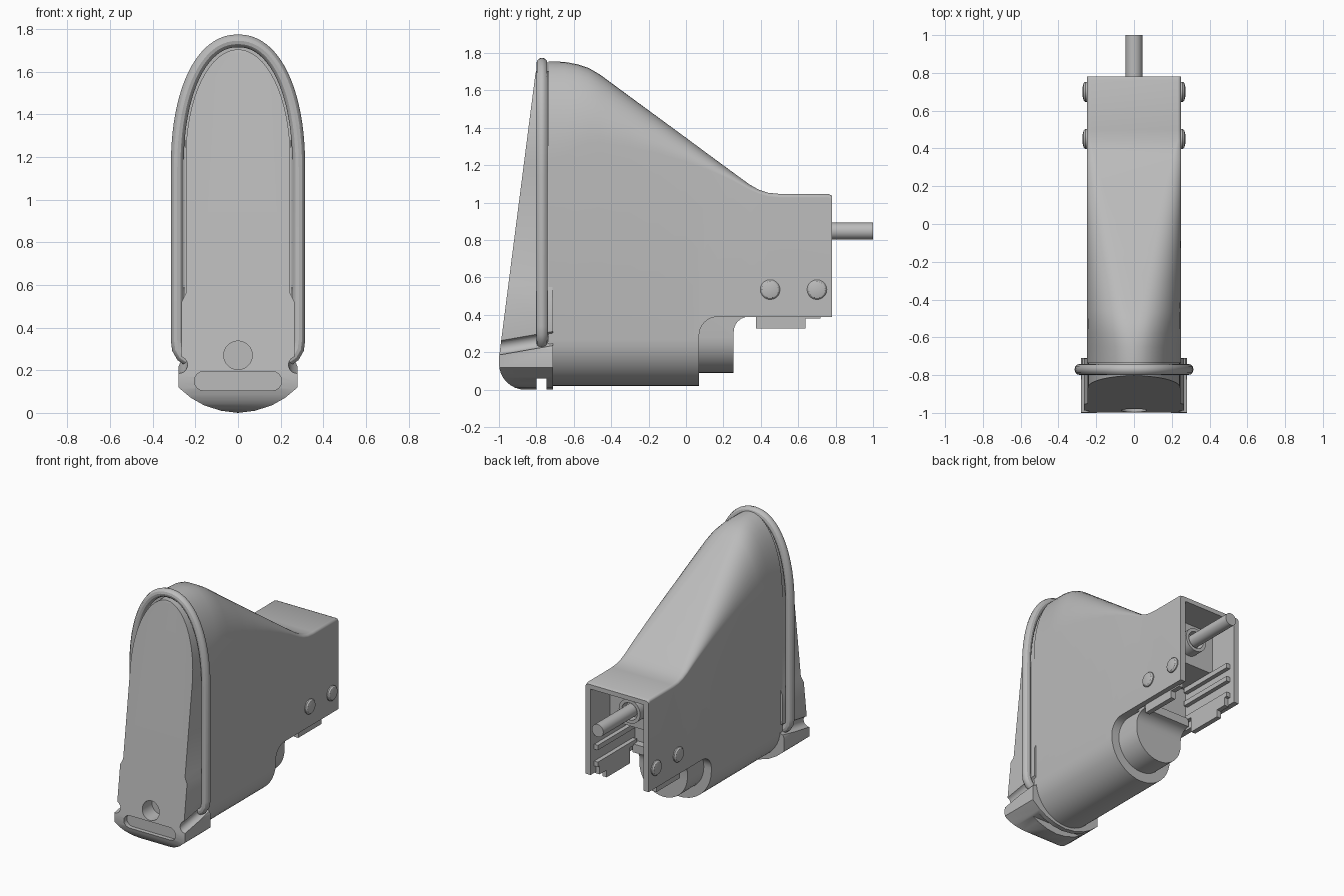
import bpy, bmesh
from math import sin, cos, pi, radians
from mathutils import Vector, Matrix

if "Cube" in bpy.data.objects:
    bpy.data.objects.remove(bpy.data.objects["Cube"])

grey = bpy.data.materials.new("plain grey")
grey.use_nodes = True
grey.diffuse_color = (0.5, 0.5, 0.5, 1)
grey.node_tree.nodes["Principled BSDF"].inputs["Base Color"].default_value = (0.5, 0.5, 0.5, 1)


def make(name, bm):
    bmesh.ops.recalc_face_normals(bm, faces=bm.faces)
    mesh = bpy.data.meshes.new(name)
    bm.to_mesh(mesh)
    bm.free()
    mesh.materials.append(grey)
    ob = bpy.data.objects.new(name, mesh)
    bpy.context.collection.objects.link(ob)
    return ob


def loft(name, rings):
    bm = bmesh.new()
    loops = [[bm.verts.new(p) for p in ring] for ring in rings]
    for a, b in zip(loops, loops[1:]):
        for i in range(len(a)):
            j = (i + 1) % len(a)
            bm.faces.new((a[i], a[j], b[j], b[i]))
    bm.faces.new(loops[0])
    bm.faces.new(loops[-1])
    return make(name, bm)


def prism_x(name, pts, half):
    return loft(name, [[(x, y, z) for y, z in pts] for x in (-half, half)])


def prism_y(name, pts, y0, y1):
    return loft(name, [[(x, y, z) for x, z in pts] for y in (y0, y1)])


def box(name, x0, x1, y0, y1, z0, z1):
    return prism_y(name, [(x0, z0), (x1, z0), (x1, z1), (x0, z1)], y0, y1)


def rod(name, a, b, r, n=24):
    a, b = Vector(a), Vector(b)
    bm = bmesh.new()
    turn = (b - a).to_track_quat('Z', 'Y').to_matrix().to_4x4()
    bmesh.ops.create_cone(bm, cap_ends=True, segments=n, radius1=r, radius2=r,
                          depth=(b - a).length, matrix=Matrix.Translation((a + b) / 2) @ turn)
    return make(name, bm)


def combine(ob, tool, mode='DIFFERENCE'):
    mod = ob.modifiers.new("cut", 'BOOLEAN')
    mod.operation, mod.object, mod.solver = mode, tool, 'EXACT'
    bpy.context.view_layer.objects.active = ob
    bpy.ops.object.modifier_apply(modifier=mod.name)
    bpy.data.objects.remove(tool)


def arc(cx, cz, rx, rz, a0, a1, n):
    return [(cx + rx * cos(radians(a0 + (a1 - a0) * i / n)),
             cz + rz * sin(radians(a0 + (a1 - a0) * i / n))) for i in range(n + 1)]


def mirrored(half):
    return half + [(-x, z) for x, z in reversed(half) if x > 1e-5]


# Main housing: round-topped section that squares off towards the rear
W = 0.25
top_line = [(-0.735, 1.755), (-0.65, 1.753), (-0.58, 1.74), (-0.52, 1.72), (-0.46, 1.685),
            (-0.3, 1.567), (-0.15, 1.457), (0, 1.347), (0.12, 1.258), (0.24, 1.17),
            (0.34, 1.097), (0.39, 1.069), (0.44, 1.053), (0.5, 1.047), (0.76, 1.047), (0.78, 1.037)]


def section(y, top):
    k = min(1, max(0, (0.42 - y) / 1.1))
    rx = 0.02 + (W - 0.0205) * k ** 0.8
    rz = 0.02 + 0.5 * k ** 1.6
    half = arc(0, 0.27, W, W, -90, 0, 10) + arc(W - rx, top - rz, rx, rz, 0, 90, 12)
    return [(x, y, z) for x, z in mirrored(half)]


body = loft("housing", [section(y, z) for y, z in top_line])
notch = [(0.07, -0.1)] + arc(0.17, 0.29, 0.1, 0.1, 180, 90, 8) + [(1, 0.39), (1, -0.1)]
combine(body, prism_x("cutter", notch, 0.4))
combine(body, box("cutter", -0.21, 0.21, 0.56, 0.9, 0.3, 1.005))
combine(body, box("cutter", -0.21, 0.21, 0.28, 0.9, 0.3, 0.7))

# Inner tube below the rear step, with a fillet up to the housing
u_shape = mirrored(arc(0, 0.28, 0.19, 0.19, -90, 0, 10) + [(0.19, 0.5)])
tube = prism_y("inner_tube", u_shape, 0.03, 0.4)
profile = [(0, 0), (0.255, 0)] + arc(0.335, 0.31, 0.08, 0.08, 180, 90, 6) + [(0.335, 0.45), (0, 0.45)]
combine(tube, prism_x("cutter", profile, 0.3), 'INTERSECT')

# Butt pad: front outline crossed with a tapering side profile
outline = mirrored([(0, 0), (0.08, 0.01), (0.16, 0.036), (0.22, 0.07), (0.28, 0.12), (0.28, 0.215),
                    (0.265, 0.25), (0.265, 0.52), (0.245, 0.56)] + arc(0, 1.2, 0.245, 0.505, 0, 90, 16))
side = [(-0.8, 0.06), (-0.8, -0.05), (-0.86, 0)] + arc(-0.86, 0.14, 0.14, 0.14, -90, -180, 8) + [
    (-1, 0.17), (-0.805, 1.69), (-0.79, 1.75), (-0.725, 1.75), (-0.71, 0.25),
    (-0.71, -0.05), (-0.745, -0.05), (-0.745, 0.06)]
side[1] = (-0.8, 0)
pad = prism_y("butt_pad", outline, -1.1, -0.6)
combine(pad, prism_x("cutter", side, 0.4), 'INTERSECT')
combine(pad, rod("cutter", (0, -1.1, 0.27), (0, -0.88, 0.27), 0.067, 32))
slot = arc(0.16, 0.15, 0.045, 0.045, -90, 90, 8) + arc(-0.16, 0.15, 0.045, 0.045, 90, 270, 8)
combine(pad, prism_y("cutter", slot, -1.1, -0.965))
for s in (-1, 1):
    combine(pad, rod("cutter", (s * 0.275, -1.05, 0.215), (s * 0.275, -0.65, 0.285), 0.038))

# Wire loop around the pad
half = [(0.235, 0.25), (0.262, 0.268), (0.28, 0.3), (0.285, 0.34)] + [
    (0.285 * cos(t) ** 0.92, 1.15 + 0.595 * sin(t) ** 0.92) for t in [pi / 2 * i / 20 for i in range(20)]]
path = half + [(0, 1.745)] + [(-x, z) for x, z in reversed(half)]
curve = bpy.data.curves.new("wire_loop", 'CURVE')
curve.dimensions = '3D'
curve.bevel_depth, curve.bevel_resolution, curve.use_fill_caps = 0.03, 4, True
spline = curve.splines.new('POLY')
spline.points.add(len(path) - 1)
for p, (x, z) in zip(spline.points, path):
    p.co = (x, -0.77, z, 1)
curve.materials.append(grey)
loop = bpy.data.objects.new("wire_loop", curve)
bpy.context.collection.objects.link(loop)
bpy.ops.object.select_all(action='DESELECT')
loop.select_set(True)
bpy.context.view_layer.objects.active = loop
bpy.ops.object.convert(target='MESH')

# Guide rod and its collar
rod("guide_rod", (0, 0.5, 0.848), (0, 1, 0.848), 0.045)
collar = rod("rod_collar", (0, 0.52, 0.848), (0, 0.64, 0.848), 0.085, 32)
combine(collar, rod("cutter", (0, 0.58, 0.848), (0, 0.7, 0.848), 0.062, 32))

# Side pins, inner rails and lower clips on both walls
for s, tag in ((1, "left"), (-1, "right")):
    for y, place in ((0.45, "front"), (0.7, "rear")):
        bm = bmesh.new()
        head = [(0.23, 0.053), (0.258, 0.053), (0.267, 0.045), (0.272, 0.025)]
        rings = [[bm.verts.new((s * x, y + r * cos(i * pi / 10), 0.535 + r * sin(i * pi / 10)))
                  for i in range(20)] for x, r in head]
        for a, b in zip(rings, rings[1:]):
            for i in range(20):
                bm.faces.new((a[i], a[i - 1], b[i - 1], b[i]))
        bm.faces.new(rings[0])
        bm.faces.new(rings[-1])
        make(f"{tag}_{place}_pin", bm)
    lo, hi = sorted((s * 0.18, s * 0.215))
    for i, z in enumerate((0.44, 0.56, 0.66)):
        box(f"{tag}_rail_{i + 1}", lo, hi, 0.3, 0.74, z, z + 0.035)
    box(f"{tag}_clip", lo, hi, 0.375, 0.64, 0.328, 0.46)
    box(f"{tag}_clip_tail", lo, hi, 0.62, 0.72, 0.38, 0.46)

# Smooth the curved parts while keeping edges crisp
bpy.ops.object.select_all(action='DESELECT')
for ob in bpy.context.scene.objects:
    if ob.type == 'MESH' and ob.data.materials and ob.data.materials[0] == grey:
        ob.select_set(True)
        bpy.context.view_layer.objects.active = ob
bpy.ops.object.shade_smooth_by_angle(angle=radians(30))
